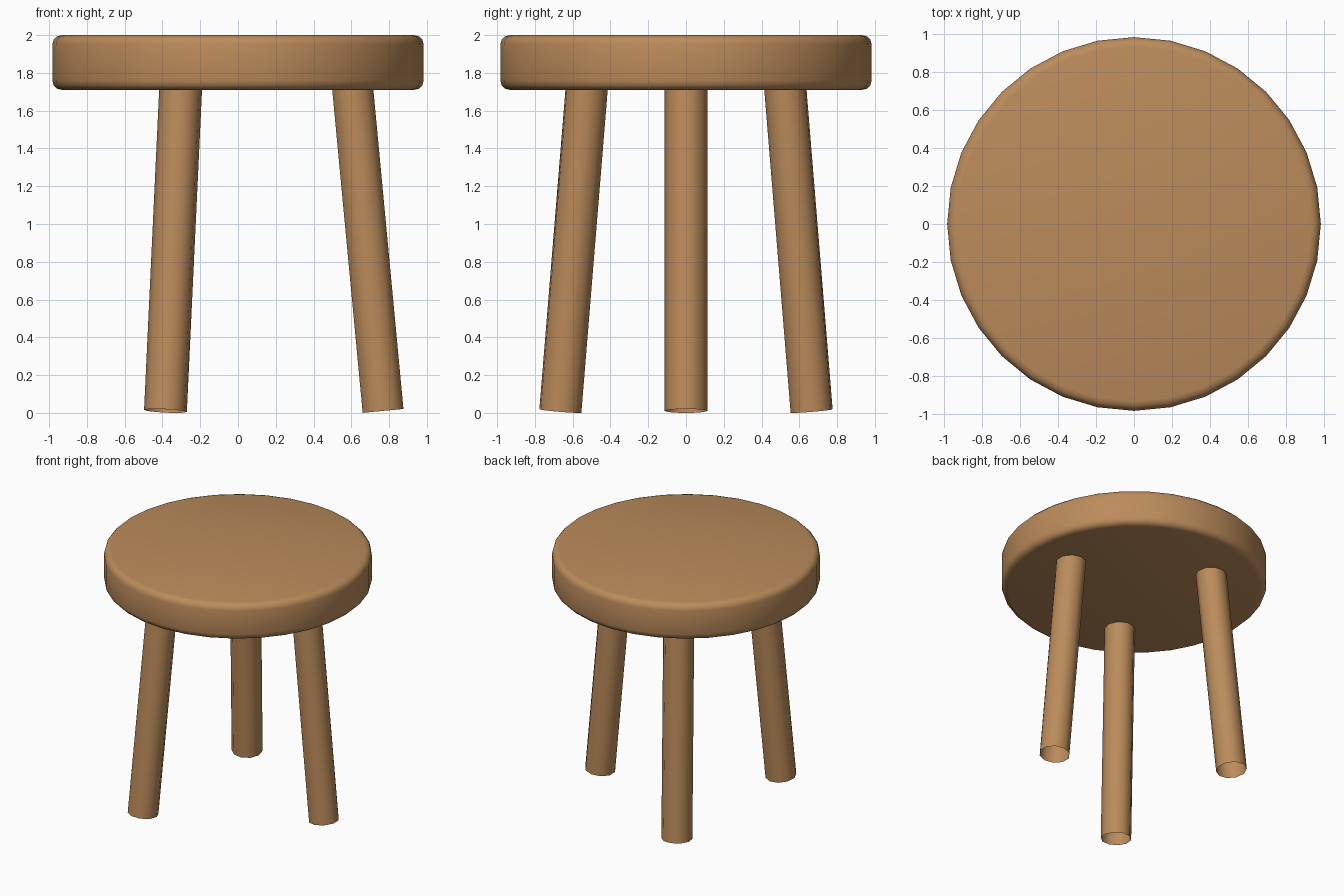
import bpy, math
from mathutils import Vector

if "Cube" in bpy.data.objects:
    bpy.data.objects.remove(bpy.data.objects["Cube"])

wood = bpy.data.materials.new("warm wood")
wood.diffuse_color = (0.50, 0.26, 0.105, 1)
wood.use_nodes = True
wood.node_tree.nodes["Principled BSDF"].inputs["Base Color"].default_value = wood.diffuse_color


def finish(obj, name, angle):
    obj.name = name
    obj.data.materials.append(wood)
    bpy.ops.object.shade_smooth_by_angle(angle=math.radians(angle))


# round seat with softened rims
bpy.ops.mesh.primitive_cylinder_add(vertices=32, radius=0.983, depth=0.29,
                                    location=(0, 0, 1.855))
seat = bpy.context.object
bevel = seat.modifiers.new("rounded rims", 'BEVEL')
bevel.width = 0.05
bevel.segments = 3
bevel.limit_method = 'ANGLE'
bevel.angle_limit = math.radians(60)
bpy.ops.object.modifier_apply(modifier=bevel.name)
finish(seat, "seat", 40)

# three splayed legs, open at the foot
TILT = 0.094
LENGTH = 1.78
for i in range(3):
    a = i * math.tau / 3
    out = Vector((math.cos(a), math.sin(a), 0))
    axis = Vector((0, 0, math.cos(TILT))) - out * math.sin(TILT)
    foot = out * 0.768 + Vector((0, 0, 0.0105))
    bpy.ops.mesh.primitive_cylinder_add(vertices=10, radius=0.114, depth=LENGTH,
                                        end_fill_type='NOTHING',
                                        location=foot + axis * LENGTH / 2,
                                        rotation=(0, -TILT, a))
    finish(bpy.context.object, f"leg_{i + 1}", 50)
